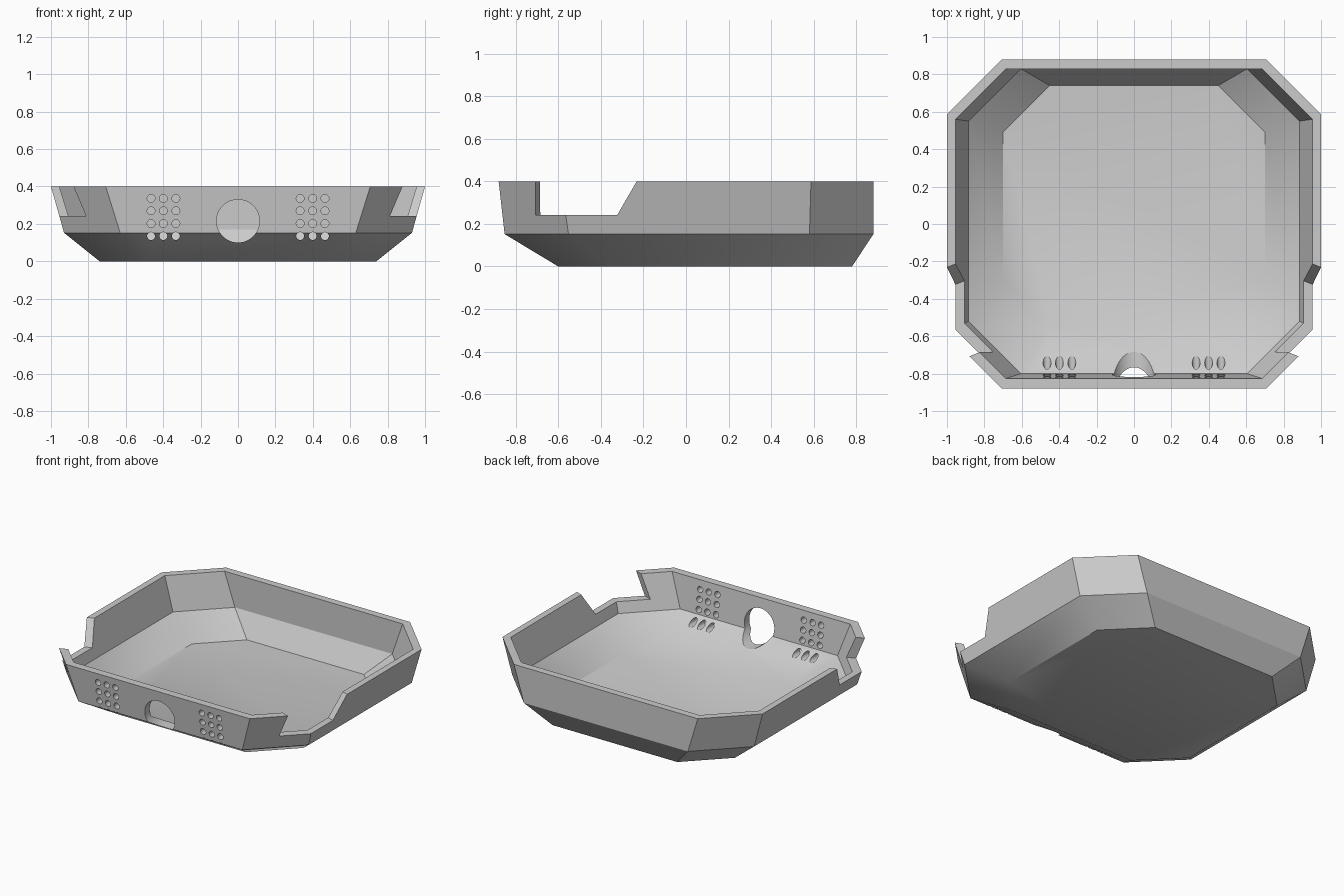
import bpy, bmesh, math

cube = bpy.data.objects.get("Cube")
if cube:
    bpy.data.objects.remove(cube, do_unlink=True)

grey = bpy.data.materials.new("plain grey")
grey.use_nodes = True
colour = (0.6, 0.6, 0.6, 1)
grey.diffuse_color = colour
grey.node_tree.nodes["Principled BSDF"].inputs["Base Color"].default_value = colour


def add_object(name, bm):
    bmesh.ops.recalc_face_normals(bm, faces=bm.faces)
    mesh = bpy.data.meshes.new(name)
    bm.to_mesh(mesh)
    bm.free()
    mesh.materials.append(grey)
    obj = bpy.data.objects.new(name, mesh)
    bpy.context.collection.objects.link(obj)
    return obj


def ring(bm, side, front, back, cut, z):
    """Eight-sided outline with 45 degree corners."""
    half = [(side - cut, front), (side, front + cut),
            (side, back - cut), (side - cut, back)]
    points = half + [(-x, y) for x, y in reversed(half)]
    return [bm.verts.new((x, y, z)) for x, y in points]


def bridge(bm, a, b):
    n = len(a)
    for i in range(n):
        j = (i + 1) % n
        bm.faces.new((a[i], a[j], b[j], b[i]))


# Tray shell: outside up to the rim, then down the inside to the floor
bm = bmesh.new()
sections = [
    (0.74, -0.60, 0.78, 0.26, 0.0),
    (0.93, -0.852, 0.88, 0.30, 0.152),
    (1.0, -0.88, 0.88, 0.293, 0.40),
    (0.955, -0.826, 0.83, 0.27, 0.40),
    (0.885, -0.80, 0.83, 0.28, 0.17),
    (0.70, -0.55, 0.74, 0.25, 0.02),
]
rings = [ring(bm, *s) for s in sections]
for a, b in zip(rings, rings[1:]):
    bridge(bm, a, b)
bm.faces.new(rings[0])
bm.faces.new(rings[-1])
tray = add_object("tray_shell", bm)


# Slanted notch on each side, running into the front corner
def notch_cutter(sign):
    bm = bmesh.new()
    profile = [(-0.743, 0.242), (-0.301, 0.242), (-0.122, 0.50), (-0.698, 0.50)]
    ends = [[bm.verts.new((sign * x, y - 0.4 * (x - 0.9), z)) for y, z in profile]
            for x in (0.6, 1.15)]
    bridge(bm, *ends)
    for end in ends:
        bm.faces.new(end)
    return add_object("notch_cutter", bm)


# Round holes through the front wall
def hole_cutter(holes, sides):
    bm = bmesh.new()
    for x, z, r in holes:
        ends = []
        for y in (-1.0, -0.5):
            angles = [math.tau * i / sides for i in range(sides)]
            ends.append([bm.verts.new((x + r * math.cos(t), y, z + r * math.sin(t)))
                         for t in angles])
        bridge(bm, *ends)
        for end in ends:
            bm.faces.new(end)
    return add_object("hole_cutter", bm)


vents = [(s * x, z, 0.021) for s in (-1, 1) for x in (0.332, 0.399, 0.465)
         for z in (0.135, 0.202, 0.27, 0.336)]
cutters = [notch_cutter(1), notch_cutter(-1),
           hole_cutter([(0, 0.215, 0.115)], 48), hole_cutter(vents, 20)]
for cutter in cutters:
    mod = tray.modifiers.new("cut", 'BOOLEAN')
    mod.operation = 'DIFFERENCE'
    mod.solver = 'EXACT'
    mod.object = cutter

# Apply the cuts and remove the cutters
bpy.context.view_layer.update()
depsgraph = bpy.context.evaluated_depsgraph_get()
result = bpy.data.meshes.new_from_object(tray.evaluated_get(depsgraph))
tray.modifiers.clear()
tray.data = result
result.materials.clear()
result.materials.append(grey)
for poly in result.polygons:
    poly.material_index = 0
for cutter in cutters:
    bpy.data.objects.remove(cutter, do_unlink=True)

for obj in bpy.context.selected_objects:
    obj.select_set(False)
tray.select_set(True)
bpy.context.view_layer.objects.active = tray
bpy.ops.object.shade_smooth_by_angle(angle=math.radians(30))
